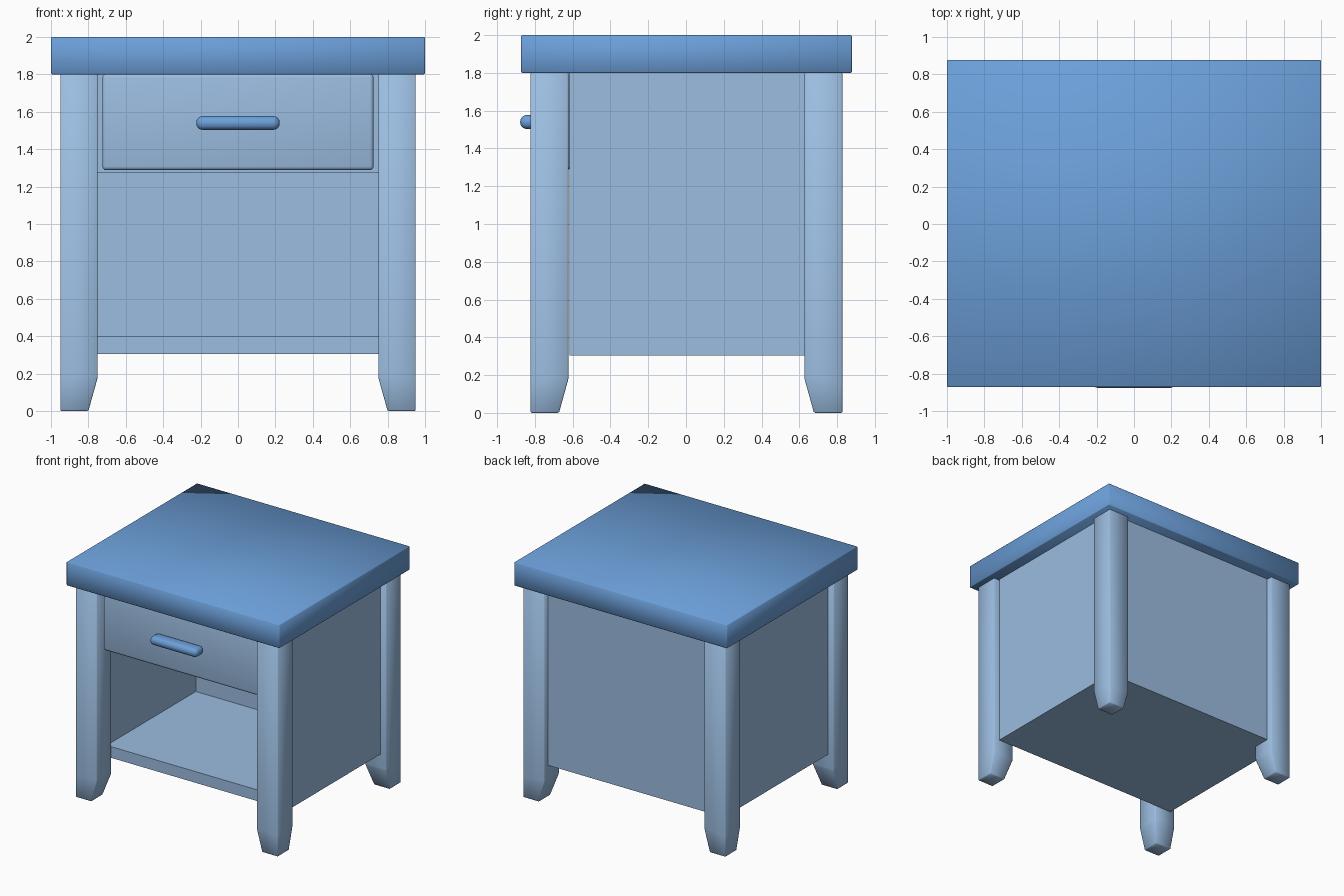
import bpy, bmesh

if "Cube" in bpy.data.objects:
    bpy.data.objects.remove(bpy.data.objects["Cube"])

def material(name, rgb):
    m = bpy.data.materials.new(name)
    m.diffuse_color = (*rgb, 1)
    m.use_nodes = True
    m.node_tree.nodes["Principled BSDF"].inputs["Base Color"].default_value = m.diffuse_color
    return m

pale = material("pale_blue", (0.33, 0.51, 0.75))
deep = material("deep_blue", (0.15, 0.35, 0.70))

def box(name, lo, hi, mat, bevel=0, segments=1, smooth=False, edit=None):
    """Axis-aligned box between two corners, optionally reshaped, bevelled and smoothed."""
    bm = bmesh.new()
    bmesh.ops.create_cube(bm, size=1)
    for v in bm.verts:
        v.co = [(lo[i] + hi[i]) / 2 + v.co[i] * (hi[i] - lo[i]) for i in range(3)]
    if edit:
        edit(bm)
    if bevel:
        bmesh.ops.bevel(bm, geom=bm.edges[:], offset=bevel, segments=segments,
                        profile=0.5, affect='EDGES', clamp_overlap=True)
    bmesh.ops.recalc_face_normals(bm, faces=bm.faces[:])
    for f in bm.faces:
        f.smooth = smooth
    me = bpy.data.meshes.new(name)
    bm.to_mesh(me)
    bm.free()
    me.materials.append(mat)
    ob = bpy.data.objects.new(name, me)
    bpy.context.collection.objects.link(ob)
    return ob

# Table top
box("table_top", (-1, -0.875, 1.8), (1, 0.875, 2), deep, 0.005, 1, True)

# Legs: square posts whose inner sides taper in at the foot
def foot_taper(sx, sy):
    def edit(bm):
        bmesh.ops.bisect_plane(bm, geom=bm.verts[:] + bm.edges[:] + bm.faces[:],
                               plane_co=(0, 0, 0.18), plane_no=(0, 0, 1))
        for v in bm.verts:
            if v.co.z < 0.01:
                if abs(v.co.x) < 0.8:
                    v.co.x = sx * 0.80
                if abs(v.co.y) < 0.7:
                    v.co.y = sy * 0.675
    return edit

for sx, side in ((-1, "left"), (1, "right")):
    for sy, end in ((-1, "front"), (1, "back")):
        xs = sorted((sx * 0.75, sx * 0.95))
        ys = sorted((sy * 0.625, sy * 0.825))
        box(f"{end}_{side}_leg", (xs[0], ys[0], 0), (xs[1], ys[1], 1.802),
            pale, 0.006, 1, True, foot_taper(sx, sy))
    # Side panels
    xs = sorted((sx * 0.8, sx * 0.9))
    box(f"{side}_panel", (xs[0], -0.62, 0.305), (xs[1], 0.775, 1.8), pale)

# Back panel, shelf and drawer housing
box("back_panel", (-0.8, 0.575, 0.305), (0.8, 0.775, 1.8), pale)
box("bottom_shelf", (-0.8, -0.62, 0.305), (0.8, 0.575, 0.4), pale)
box("drawer_housing", (-0.8, -0.62, 1.275), (0.8, 0.575, 1.8), pale)

# Drawer front and its rounded pull
box("drawer_front", (-0.725, -0.78, 1.288), (0.725, -0.61, 1.802), pale, 0.02, 3, True)
box("drawer_handle", (-0.223, -0.88, 1.503), (0.223, -0.77, 1.577), deep, 0.034, 4, True)

# Centre the whole piece on y
for ob in bpy.context.collection.objects:
    ob.location.y += 0.0025
